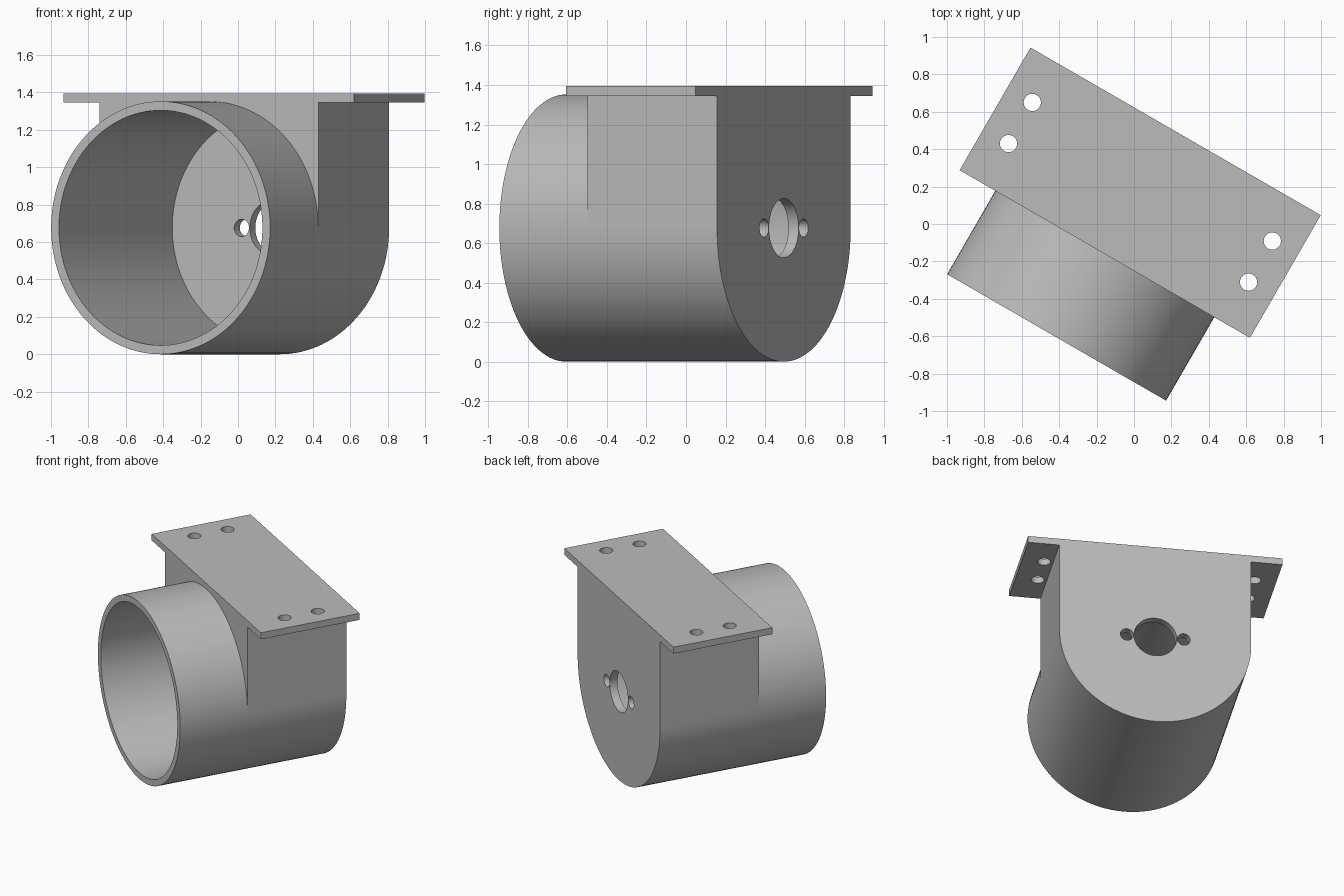
import bpy
import bmesh
import math
from mathutils import Matrix

cube = bpy.data.objects.get("Cube")
if cube:
    bpy.data.objects.remove(cube, do_unlink=True)

# Main dimensions, with the bracket square to the axes before the final turn
MID, R, BORE = -0.055, 0.676, 0.628
FRONT, STEP, BACK = -0.732, -0.217, 0.54
BASE, TOP = 1.345, 1.395
HOLE = 0.046

grey = bpy.data.materials.new("plain_grey")
grey.use_nodes = True
grey.diffuse_color = (0.5, 0.5, 0.5, 1)
grey.node_tree.nodes["Principled BSDF"].inputs["Base Color"].default_value = grey.diffuse_color


def make(name, bm):
    mesh = bpy.data.meshes.new(name)
    bmesh.ops.recalc_face_normals(bm, faces=bm.faces)
    bm.to_mesh(mesh)
    bm.free()
    mesh.materials.append(grey)
    obj = bpy.data.objects.new(name, mesh)
    bpy.context.collection.objects.link(obj)
    return obj


def box(name, x, y, z):
    bm = bmesh.new()
    size = [b - a for a, b in (x, y, z)]
    mid = [(a + b) / 2 for a, b in (x, y, z)]
    bmesh.ops.create_cube(bm, size=1, matrix=Matrix.Translation(mid) @ Matrix.Diagonal((*size, 1)))
    return make(name, bm)


def rod(name, radius, start, end, x, other, axis="Y", sides=128):
    """Cylinder along Y (other = z) or along Z (other = y)."""
    mid = (start + end) / 2
    place = Matrix.Translation((x, mid, other) if axis == "Y" else (x, other, mid))
    if axis == "Y":
        place = place @ Matrix.Rotation(math.pi / 2, 4, "X")
    bm = bmesh.new()
    bmesh.ops.create_cone(bm, cap_ends=True, segments=sides, radius1=radius,
                          radius2=radius, depth=end - start, matrix=place)
    return make(name, bm)


def combine(target, tool, operation):
    mod = target.modifiers.new(operation.lower(), "BOOLEAN")
    mod.operation, mod.solver, mod.object = operation, "EXACT", tool
    bpy.context.view_layer.objects.active = target
    bpy.ops.object.modifier_apply(modifier=mod.name)
    bpy.data.objects.remove(tool, do_unlink=True)


# Barrel, square housing above its rear half, and mounting plate
bracket = rod("motor_bracket", R, FRONT, BACK, MID, R)
combine(bracket, box("housing", (MID - R, MID + R), (STEP, BACK), (R, BASE + 0.02)), "UNION")
combine(bracket, box("mounting_plate", (MID - 0.896, MID + 0.896), (STEP, BACK), (BASE, TOP)), "UNION")

# Bore, leaving a thin end wall
combine(bracket, rod("bore", BORE, FRONT - 0.1, 0.48, MID, R), "DIFFERENCE")

# Shaft hole and two screw holes in the end wall
for offset, radius in ((0, 0.15), (-0.2, HOLE), (0.2, HOLE)):
    combine(bracket, rod("wall_hole", radius, 0.4, 0.7, MID + offset, R, sides=48), "DIFFERENCE")

# Four screw holes in the plate
for side in (-1, 1):
    for y in (0.037, 0.291):
        combine(bracket, rod("plate_hole", HOLE, 1.2, 1.5, MID + side * 0.741, y, "Z", 48), "DIFFERENCE")

# Shading and final turn
bracket.rotation_euler.z = math.radians(-30)
bpy.ops.object.select_all(action="DESELECT")
bracket.select_set(True)
bpy.context.view_layer.objects.active = bracket
bpy.ops.object.shade_smooth_by_angle(angle=math.radians(30))
weighted = bracket.modifiers.new("even_normals", "WEIGHTED_NORMAL")
weighted.keep_sharp = True
